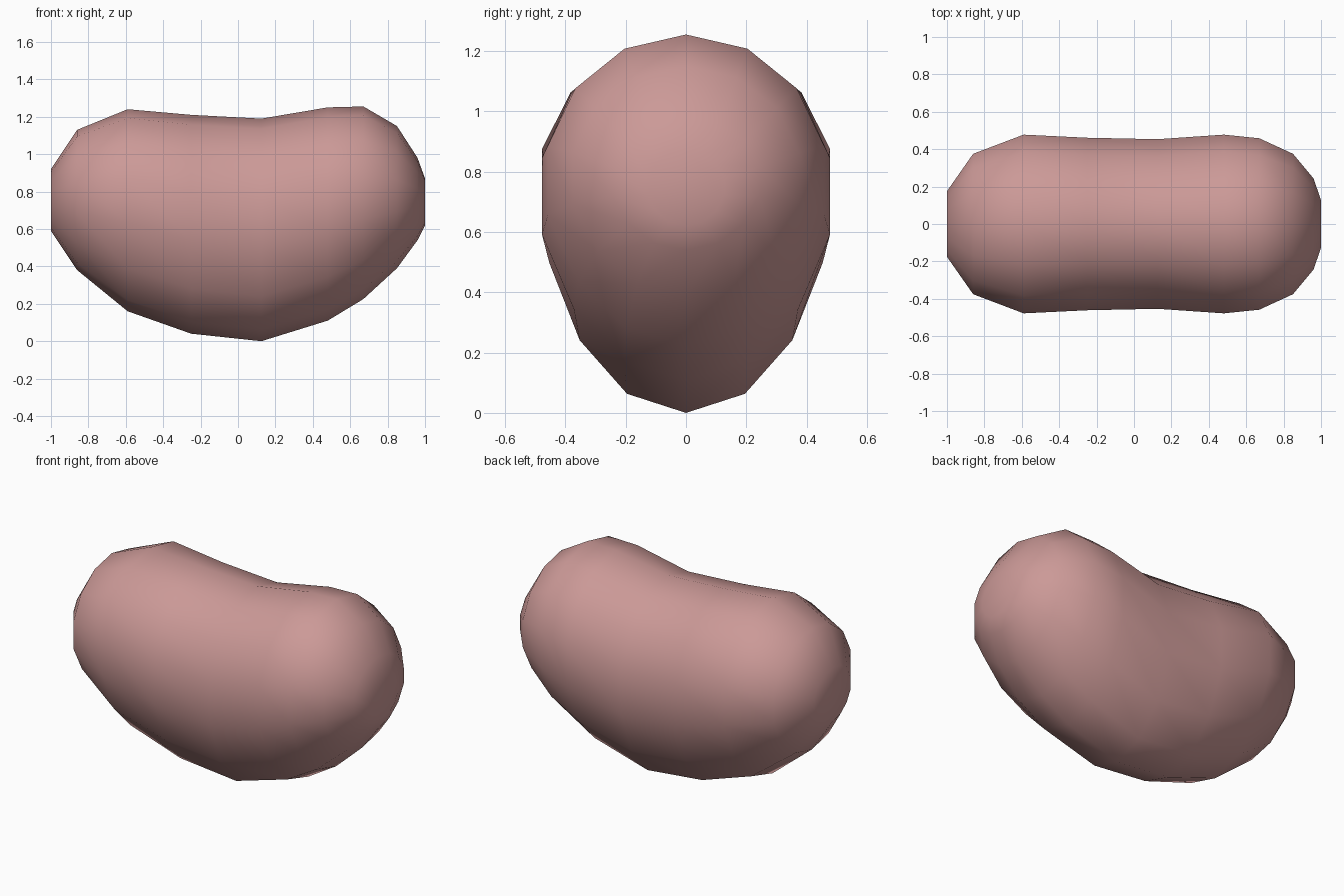
import bpy, bmesh, math

if "Cube" in bpy.data.objects:
    bpy.data.objects.remove(bpy.data.objects["Cube"])

# Cross-sections along x: x, bottom z, widest z, top z, half width
sections = [
    (-1.00, 0.59, 0.76, 0.92, 0.18),
    (-0.86, 0.38, 0.77, 1.13, 0.385),
    (-0.59, 0.16, 0.77, 1.24, 0.49),
    (-0.25, 0.04, 0.68, 1.21, 0.473),
    (0.125, 0.00, 0.64, 1.19, 0.465),
    (0.48, 0.11, 0.73, 1.25, 0.49),
    (0.67, 0.225, 0.78, 1.255, 0.47),
    (0.85, 0.39, 0.78, 1.15, 0.385),
    (0.96, 0.54, 0.77, 0.98, 0.25),
    (1.00, 0.62, 0.75, 0.87, 0.13),
]
SIDES = 14

# Bean body: egg-shaped rings lofted along x
bm = bmesh.new()
rings = []
for x, lo, mid, hi, w in sections:
    ring = []
    for i in range(SIDES):
        a = 2 * math.pi * i / SIDES - math.pi / 2
        s = math.sin(a)
        z = mid + s * ((hi - mid) if s > 0 else (mid - lo))
        # slightly keeled underside
        y = w * math.cos(a) * (0.97 if s < -0.5 else 1.0)
        ring.append(bm.verts.new((x, y, z)))
    rings.append(ring)
for r0, r1 in zip(rings, rings[1:]):
    for i in range(SIDES):
        j = (i + 1) % SIDES
        bm.faces.new((r0[i], r0[j], r1[j], r1[i]))
bm.faces.new(rings[0])
bm.faces.new(rings[-1])
bmesh.ops.recalc_face_normals(bm, faces=bm.faces)
for f in bm.faces:
    f.smooth = True

mesh = bpy.data.meshes.new("bean_body")
bm.to_mesh(mesh)
bm.free()
body = bpy.data.objects.new("bean_body", mesh)
bpy.context.collection.objects.link(body)

# Dusty pink skin
mat = bpy.data.materials.new("dusty_pink")
mat.diffuse_color = (0.60, 0.32, 0.31, 1)
mat.use_nodes = True
mat.node_tree.nodes["Principled BSDF"].inputs["Base Color"].default_value = mat.diffuse_color
mesh.materials.append(mat)
